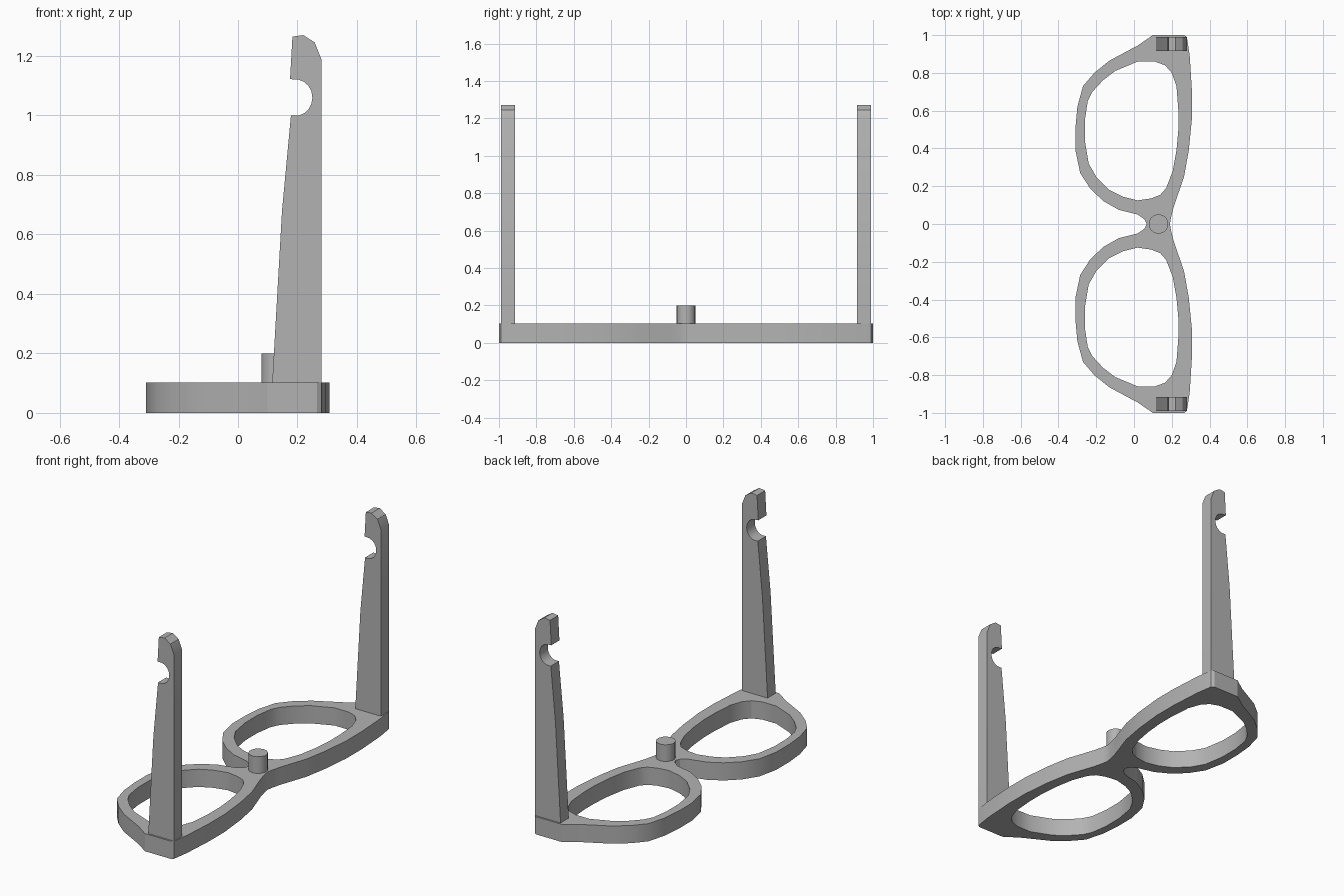
import bpy
import bmesh
from math import radians, sin, cos

cube = bpy.data.objects.get("Cube")
if cube:
    bpy.data.objects.remove(cube, do_unlink=True)

grey = bpy.data.materials.new("plain grey")
grey.use_nodes = True
color = (0.45, 0.45, 0.45, 1)
grey.diffuse_color = color
grey.node_tree.nodes["Principled BSDF"].inputs["Base Color"].default_value = color


def finish(obj):
    """Weld, orient, colour and shade one part."""
    bm = bmesh.new()
    bm.from_mesh(obj.data)
    bmesh.ops.remove_doubles(bm, verts=bm.verts, dist=0.0005)
    bmesh.ops.recalc_face_normals(bm, faces=bm.faces)
    bm.to_mesh(obj.data)
    bm.free()
    obj.data.materials.clear()
    obj.data.materials.append(grey)
    bpy.ops.object.select_all(action="DESELECT")
    obj.select_set(True)
    bpy.context.view_layer.objects.active = obj
    bpy.ops.object.shade_smooth_by_angle(angle=radians(28))


def extruded(name, loops, thickness):
    """Filled flat outline with holes, thickened from z = 0 upward."""
    curve = bpy.data.curves.new(name, "CURVE")
    curve.dimensions = "2D"
    curve.fill_mode = "BOTH"
    curve.extrude = thickness / 2
    for loop in loops:
        spline = curve.splines.new("POLY")
        spline.points.add(len(loop) - 1)
        for point, (x, y) in zip(spline.points, loop):
            point.co = (x, y, 0, 1)
        spline.use_cyclic_u = True
    source = bpy.data.objects.new(name, curve)
    bpy.context.collection.objects.link(source)
    graph = bpy.context.evaluated_depsgraph_get()
    mesh = bpy.data.meshes.new_from_object(source.evaluated_get(graph))
    bpy.data.objects.remove(source, do_unlink=True)
    for v in mesh.vertices:
        v.co.z += thickness / 2
    obj = bpy.data.objects.new(name, mesh)
    bpy.context.collection.objects.link(obj)
    return obj


def mirrored(loop):
    return [(x, -y) for x, y in reversed(loop)]


# Spectacle front: half outline from brow bridge round to nose bridge
rim = [(0.195, 0.03), (0.21, 0.09), (0.265, 0.25), (0.29, 0.39), (0.307, 0.56),
       (0.307, 0.7), (0.295, 0.89), (0.28, 0.99), (0.265, 1), (0.1, 1),
       (0.02, 0.945), (-0.13, 0.865), (-0.21, 0.8), (-0.27, 0.73),
       (-0.3, 0.62), (-0.31, 0.51), (-0.31, 0.39), (-0.285, 0.27),
       (-0.23, 0.185), (-0.16, 0.12), (-0.08, 0.075), (0.02, 0.05),
       (0.055, 0.025)]
lens = [(0.02, 0.86), (0.11, 0.86), (0.165, 0.84), (0.2, 0.8), (0.225, 0.73),
        (0.235, 0.6), (0.235, 0.5), (0.225, 0.39), (0.205, 0.28), (0.17, 0.19),
        (0.14, 0.155), (0.09, 0.135), (0.02, 0.125), (-0.06, 0.145),
        (-0.13, 0.18), (-0.2, 0.25), (-0.24, 0.32), (-0.26, 0.44),
        (-0.26, 0.55), (-0.245, 0.65), (-0.22, 0.7), (-0.165, 0.76),
        (-0.1, 0.81)]
outline = rim + [(0.067, 0)] + mirrored(rim) + [(0.19, 0)]
finish(extruded("spectacle_frame", [outline, lens, mirrored(lens)], 0.103))

# Upright arms with a round notch near the tip
notch = [(0.195 + 0.055 * cos(radians(a)), 1.06 + 0.061 * sin(radians(a)))
         for a in range(-80, 81, 20)]
arm = [(0.28, 0.1), (0.115, 0.1), (0.148, 0.68), (0.178, 1)] + notch + [
    (0.175, 1.122), (0.183, 1.265), (0.22, 1.27), (0.258, 1.245), (0.28, 1.19)]
for name, front in (("right_arm", -0.915), ("left_arm", 0.99)):
    obj = extruded(name, [arm], 0.075)
    for v in obj.data.vertices:
        v.co = (v.co.x, front - v.co.z, v.co.y)
    finish(obj)

# Short round peg on the bridge
bpy.ops.mesh.primitive_cylinder_add(vertices=14, radius=0.052, depth=0.15,
                                    location=(0.13, 0, 0.125))
peg = bpy.context.object
peg.name = "bridge_peg"
finish(peg)
